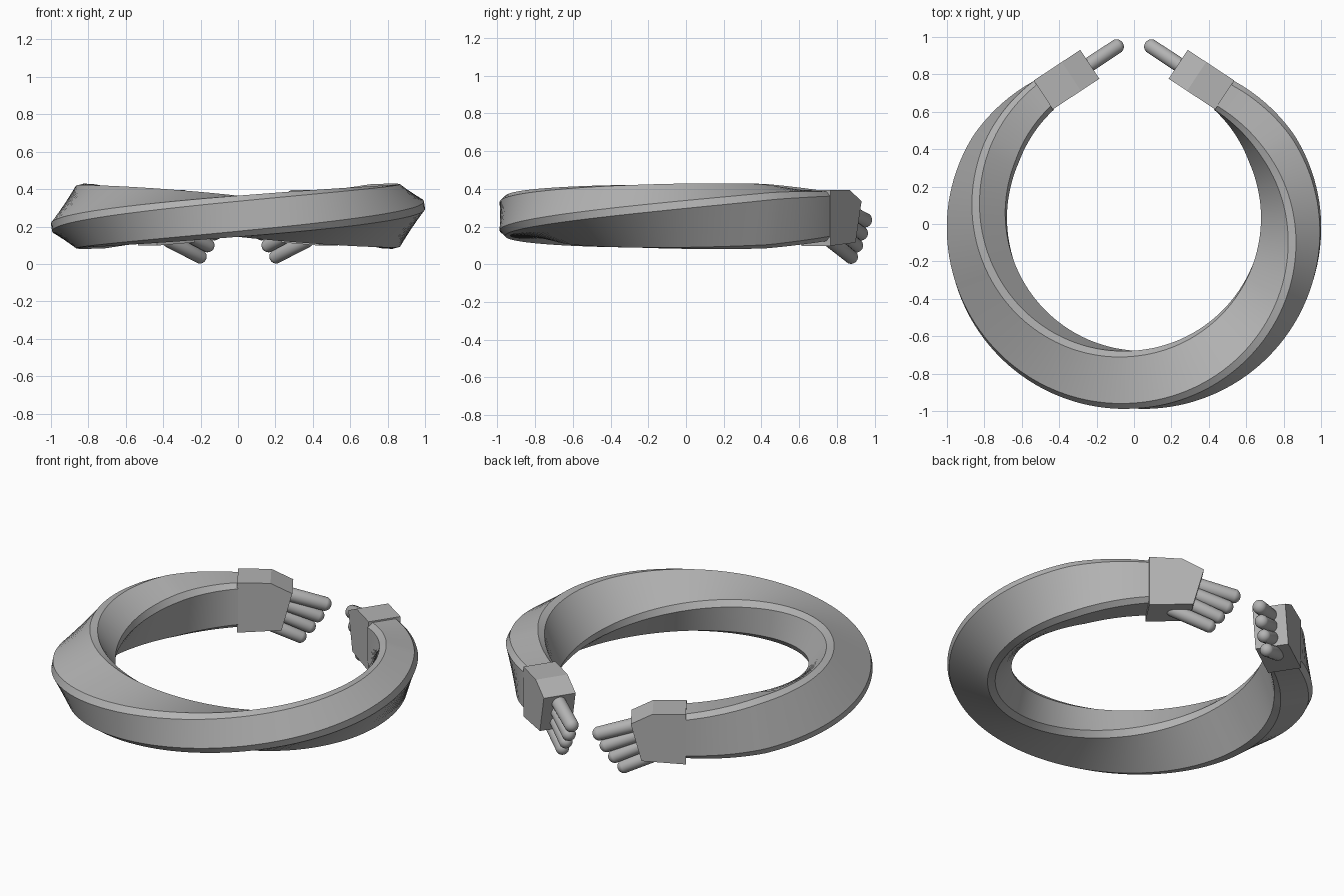
import bpy, bmesh, math
from mathutils import Vector

if "Cube" in bpy.data.objects:
    bpy.data.objects.remove(bpy.data.objects["Cube"])

grey = bpy.data.materials.new("warm_grey")
grey.diffuse_color = (0.45, 0.45, 0.45, 1)
grey.use_nodes = True
grey.node_tree.nodes["Principled BSDF"].inputs["Base Color"].default_value = grey.diffuse_color
MID_Z = 0.255
END = math.radians(145)      # ring end angle, measured from the front


def finish(name, bm, smooth=True):
    bmesh.ops.recalc_face_normals(bm, faces=bm.faces)
    me = bpy.data.meshes.new(name)
    bm.to_mesh(me)
    bm.free()
    me.materials.append(grey)
    ob = bpy.data.objects.new(name, me)
    bpy.context.collection.objects.link(ob)
    if smooth:
        bpy.ops.object.select_all(action='DESELECT')
        ob.select_set(True)
        bpy.context.view_layer.objects.active = ob
        bpy.ops.object.shade_smooth_by_angle(angle=math.radians(25))
    return ob


# Open ring: chamfered rectangle making a half twist from end to end
def twisted_ring():
    w, h, c = 0.155, 0.11, 0.03
    profile = [(w, h - c), (w - c, h), (c - w, h), (-w, h - c),
               (-w, c - h), (c - w, -h), (w - c, -h), (w, c - h)]
    bm = bmesh.new()
    rings, steps = [], 120
    for i in range(steps + 1):
        t = 2 * i / steps - 1
        phi, twist = t * END, t * math.pi / 2
        taper = max(0, (abs(t) - 0.82) / 0.18)
        s = 1 - 0.15 * taper
        radius = 0.832 + 0.008 * min(1, abs(t) * 1.5)
        ring = []
        for a, b in profile:
            r = radius + s * (a * math.cos(twist) - b * math.sin(twist))
            z = MID_Z + s * (a * math.sin(twist) + b * math.cos(twist))
            ring.append(bm.verts.new((r * math.sin(phi), -r * math.cos(phi), z)))
        rings.append(ring)
    for p, q in zip(rings, rings[1:]):
        for k in range(8):
            n = (k + 1) % 8
            bm.faces.new((p[k], p[n], q[n], q[k]))
    bm.faces.new(rings[0])
    bm.faces.new(rings[-1])
    finish("twisted_ring", bm)


# Hand space: u along the fingers, v across the palm, z up
START = Vector((0.485, 0.69, 0))
ALONG = Vector((-0.835, 0.55, 0)).normalized()
ACROSS = Vector((0.55, 0.835, 0)).normalized()


def hand_point(u, v, z, side):
    p = START + ALONG * u + ACROSS * v
    return Vector((p.x * side, p.y, z))


# Palm: block with a sloped knuckle corner
def palm(name, side):
    outline = [(0, 0.098), (0.24, 0.115), (0.298, 0.335), (0.18, 0.395), (0, 0.395)]
    bm = bmesh.new()
    a, b = [[bm.verts.new(hand_point(u, v, z, side)) for u, z in outline]
            for v in (-0.0925, 0.0925)]
    bm.faces.new(a)
    bm.faces.new(b)
    for k in range(5):
        n = (k + 1) % 5
        bm.faces.new((a[k], a[n], b[n], b[k]))
    finish(name, bm, smooth=False)


# Finger: capsule between two points
def finger(name, base, tip, radius):
    axis = tip - base
    bm = bmesh.new()
    bmesh.ops.create_uvsphere(bm, u_segments=20, v_segments=12, radius=radius)
    rot = Vector((0, 0, 1)).rotation_difference(axis)
    for v in bm.verts:
        stretch = axis.length if v.co.z > 1e-5 else 0
        v.co = base + rot @ (v.co + Vector((0, 0, stretch)))
    finish(name, bm)


twisted_ring()
fingers = [("index", 0.24, 0.30, 0.468, 0.235, 0.040),
           ("middle", 0.22, 0.245, 0.43, 0.165, 0.039),
           ("ring", 0.20, 0.185, 0.385, 0.10, 0.038),
           ("little", 0.14, 0.125, 0.335, 0.040, 0.038)]
for label, side in (("right", 1), ("left", -1)):
    palm(label + "_palm", side)
    for f, u0, z0, u1, z1, r in fingers:
        finger(f"{label}_{f}_finger", hand_point(u0, 0, z0, side),
               hand_point(u1, 0, z1, side), r)
